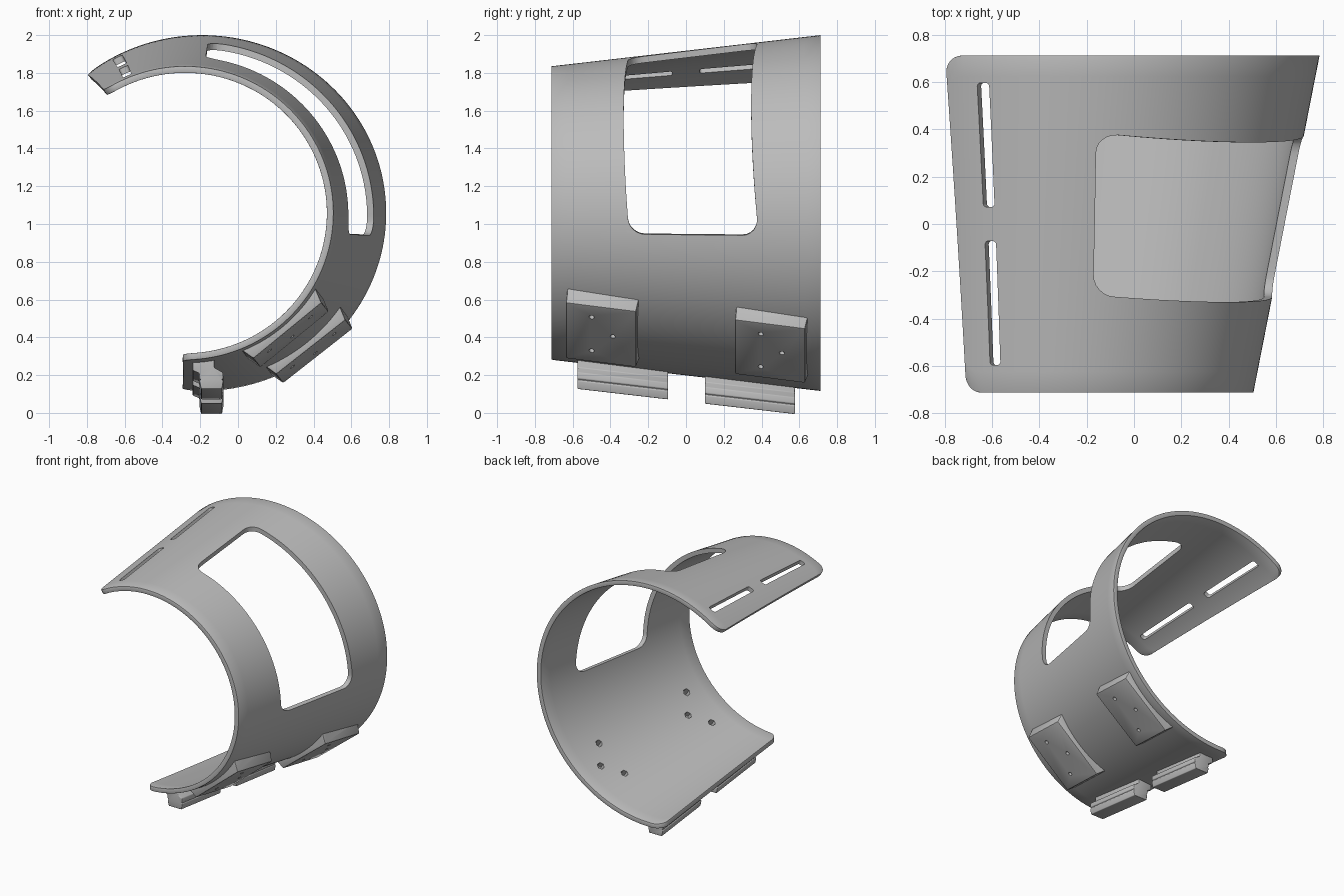
import bpy, bmesh
from math import radians, sin, cos, sqrt
from mathutils import Vector, Matrix

cube = bpy.data.objects.get("Cube")
if cube:
    bpy.data.objects.remove(cube, do_unlink=True)

grey = bpy.data.materials.new("plain_grey")
grey.use_nodes = True
grey.diffuse_color = (0.5, 0.5, 0.5, 1)
grey.node_tree.nodes["Principled BSDF"].inputs["Base Color"].default_value = (0.5, 0.5, 0.5, 1)

HALF = 0.713          # half the cuff's width
MID_Z = 1.058


def lerp(a, b, t):
    return a + (b - a) * t


def surface(deg, y, off=0.0):
    """Point on the tapered elliptical cuff, pushed out by off."""
    t = (y + HALF) / (2 * HALF)
    a, b, c = lerp(0.785, 0.975, t), lerp(0.777, 0.942, t), lerp(-0.28, -0.19, t)
    u = radians(deg)
    n = Vector((cos(u) / a, 0, sin(u) / b)).normalized()
    return Vector((c + a * cos(u), y, MID_Z + b * sin(u))) + n * off


def finish(bm, name):
    bmesh.ops.recalc_face_normals(bm, faces=bm.faces)
    mesh = bpy.data.meshes.new(name)
    bm.to_mesh(mesh)
    bm.free()
    mesh.materials.append(grey)
    ob = bpy.data.objects.new(name, mesh)
    bpy.context.collection.objects.link(ob)
    return ob


def patch(name, start, end, lo, hi, inner, outer, radius=0.0, rows=60, cols=10, bow=(0, 0)):
    """Solid rounded rectangle wrapped on the cuff; start and end are (front, back) angles."""
    arc = radians(abs(end[0] - start[0])) * 0.85
    k = radius / arc
    steps = [k * (1 - cos(radians(15 * i))) for i in range(7)] if radius else [0]
    s_list = steps + [lerp(k, 1 - k, i / rows) for i in range(1, rows)] + [1 - s for s in reversed(steps)]
    bm = bmesh.new()
    grids = []
    for off in (inner, outer):
        grid = []
        for s in s_list:
            d = min(s, 1 - s) * arc
            inset = radius - sqrt(max(0, radius ** 2 - (radius - d) ** 2)) if d < radius else 0
            bend = (2 * s - 1) ** 2
            v0, v1 = lo + bow[0] * bend + inset, hi + bow[1] * bend - inset
            row = []
            for j in range(cols + 1):
                y = lerp(v0, v1, j / cols)
                t = (y + HALF) / (2 * HALF)
                deg = lerp(lerp(start[0], start[1], t), lerp(end[0], end[1], t), s)
                row.append(bm.verts.new(surface(deg, y, off)))
            grid.append(row)
        grids.append(grid)
        for r0, r1 in zip(grid, grid[1:]):
            for j in range(cols):
                bm.faces.new((r0[j], r0[j + 1], r1[j + 1], r1[j]))
    # walls joining the two skins
    rims = []
    for g in grids:
        rims.append(g[0] + [r[-1] for r in g[1:-1]] + g[-1][::-1] + [r[0] for r in g[-2:0:-1]])
    n = len(rims[0])
    for i in range(n):
        j = (i + 1) % n
        bm.faces.new((rims[0][i], rims[0][j], rims[1][j], rims[1][i]))
    return finish(bm, name)


def apply_modifier(ob, kind, **settings):
    mod = ob.modifiers.new(kind.title(), kind)
    for key, value in settings.items():
        setattr(mod, key, value)
    bpy.context.view_layer.objects.active = ob
    bpy.ops.object.modifier_apply(modifier=mod.name)


def bevel(ob, width, segments=2):
    apply_modifier(ob, "BEVEL", width=width, segments=segments, limit_method="ANGLE",
                   angle_limit=radians(40))


def cut(ob, cutters):
    for c in cutters:
        apply_modifier(ob, "BOOLEAN", object=c, operation="DIFFERENCE", solver="EXACT")


def smooth(ob):
    bpy.ops.object.select_all(action="DESELECT")
    ob.select_set(True)
    bpy.context.view_layer.objects.active = ob
    bpy.ops.object.shade_smooth_by_angle(angle=radians(35))


def frame(deg, y):
    """Local frame: x along the arc, y across the width, z outward."""
    e = 0.01
    p = surface(deg, y)
    tx = (surface(deg + e, y) - surface(deg - e, y)).normalized()
    ty = (surface(deg, y + e) - surface(deg, y - e)).normalized()
    n = tx.cross(ty).normalized()
    if n.dot(surface(deg, y, 1) - p) < 0:
        n = -n
    ty = n.cross(tx)
    m = Matrix((tx, ty, n)).transposed().to_4x4()
    m.translation = p
    return m


def rod(place, x, y, radius, sides, z0, z1):
    bm = bmesh.new()
    spot = place @ Matrix.Translation((x, y, (z0 + z1) / 2))
    bmesh.ops.create_cone(bm, cap_ends=True, segments=sides, radius1=radius, radius2=radius,
                          depth=z1 - z0, matrix=spot)
    return finish(bm, "hole_cutter")


# Cuff band
cuff = patch("cuff_band", (-91, -96.2), (123.2, 128.7), -HALF, HALF, -0.035, 0,
             radius=0.075, rows=110, cols=16)
bevel(cuff, 0.009)

# Window and strap slots
cutters = [patch("window_cutter", (-8, -7.4), (83, 88), -0.33, 0.345, -0.1, 0.1,
                 radius=0.085, rows=48, bow=(0.03, 0.04))]
for lo, hi in ((-0.597, -0.072), (0.072, 0.597)):
    cutters.append(patch("slot_cutter", (111, 116.1), (114.4, 119.5), lo, hi, -0.1, 0.1,
                         radius=0.015, rows=4))

# Mounting pads with three screw holes each
clearance = patch("clearance_cutter", (-110, -110), (10, 10), -0.8, 0.8, -0.3, -0.02, rows=40)
pads, hole_cutters = [], []
for name, deg, y in (("front_mounting_pad", -50.3, -0.445), ("back_mounting_pad", -51, 0.45)):
    place = frame(deg, y)
    bm = bmesh.new()
    bmesh.ops.create_cube(bm, size=1)
    for v in bm.verts:
        top = v.co.z > 0
        v.co.x *= 0.466 if top else 0.53
        v.co.y *= 0.375 if top else 0.39
        v.co.z = 0.032 if top else -0.08
    bm.transform(place)
    pad = finish(bm, name)
    bevel(pad, 0.008)
    holes = []
    for hx, hy in ((0.14, 0.05), (0, -0.063), (-0.14, 0.05)):
        holes.append(rod(place, hx, hy, 0.027, 6, -0.15, 0.01))
        holes.append(rod(place, hx, hy, 0.014, 16, -0.14, 0.1))
    cut(pad, [clearance] + holes)
    hole_cutters += holes
    pads.append(pad)

cut(cuff, cutters + hole_cutters)

# Strap hooks under the lower edge
PROFILE = [(-0.24, 0.02), (-0.24, -0.04), (-0.205, -0.055), (-0.205, -0.082), (-0.197, -0.088),
           (-0.205, -0.094), (-0.195, -0.138), (-0.085, -0.138), (-0.077, -0.094),
           (-0.085, -0.088), (-0.077, -0.082), (-0.08, -0.05), (-0.125, -0.025), (-0.125, 0.02)]
hooks = []
for name, y0, y1 in (("front_strap_hook", -0.575, -0.095), ("back_strap_hook", 0.1, 0.577)):
    bm = bmesh.new()
    ends = []
    for y in (y0, y1):
        base = surface(-90, y).z
        ends.append([bm.verts.new((x, y, base + z)) for x, z in PROFILE])
        bm.faces.new(ends[-1])
    for i in range(len(PROFILE)):
        j = (i + 1) % len(PROFILE)
        bm.faces.new((ends[0][i], ends[0][j], ends[1][j], ends[1][i]))
    hook = finish(bm, name)
    bevel(hook, 0.014, 3)
    hooks.append(hook)

for ob in [cuff] + pads + hooks:
    smooth(ob)
for c in cutters + hole_cutters + [clearance]:
    bpy.data.objects.remove(c, do_unlink=True)
